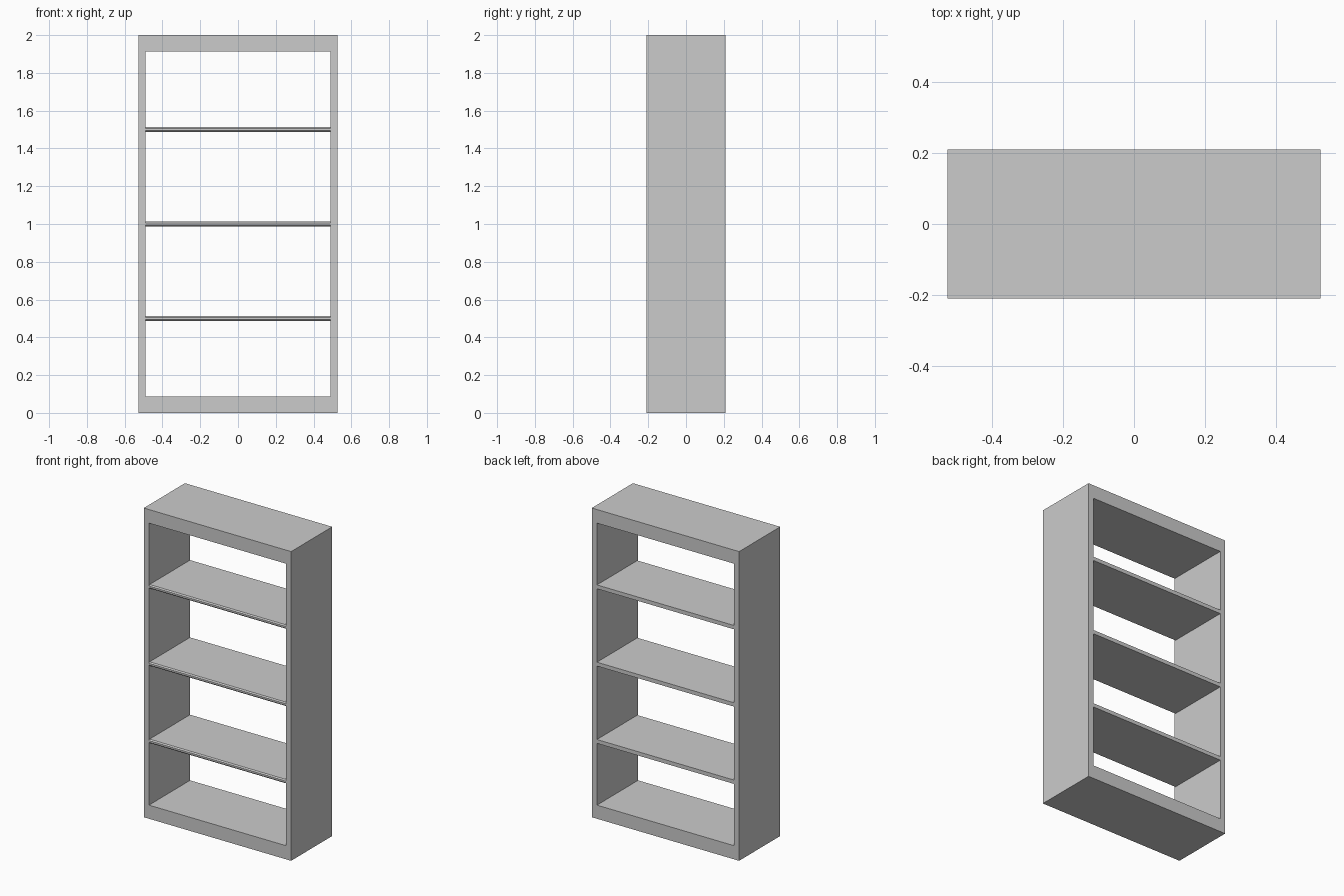
import bpy, bmesh

if "Cube" in bpy.data.objects:
    bpy.data.objects.remove(bpy.data.objects["Cube"])

W, D, H = 0.527, 0.21, 2.0      # half width, half depth, height
IW, RAIL = 0.49, 0.088          # inner half width, top/bottom thickness


def extrude_profile(name, loops, axis, a, b):
    """Extrude a closed outline (or an outline ring with a hole) along x or y."""
    bm = bmesh.new()

    def vert(p, t):
        return bm.verts.new((p[0], t, p[1]) if axis == 'y' else (t, p[0], p[1]))
    ends = [[[vert(p, t) for p in loop] for loop in loops] for t in (a, b)]
    n = len(loops[0])
    for k in range(len(loops)):
        for i in range(n):
            j = (i + 1) % n
            bm.faces.new((ends[0][k][i], ends[0][k][j], ends[1][k][j], ends[1][k][i]))
    for end in ends:
        if len(loops) == 1:
            bm.faces.new(end[0])
        else:
            for i in range(n):
                j = (i + 1) % n
                bm.faces.new((end[0][i], end[0][j], end[1][j], end[1][i]))
    bmesh.ops.recalc_face_normals(bm, faces=bm.faces)
    me = bpy.data.meshes.new(name)
    bm.to_mesh(me)
    bm.free()
    ob = bpy.data.objects.new(name, me)
    bpy.context.collection.objects.link(ob)
    return ob


def rect(w, z0, z1):
    return [(-w, z0), (w, z0), (w, z1), (-w, z1)]


# Open case: one-piece frame, no back panel
extrude_profile("case_frame", [rect(W, 0, H), rect(IW, RAIL, H - RAIL)], 'y', -D, D)

# Three shelves with an eased front edge
T, C = 0.0125, 0.007
for i, z in enumerate((0.5, 1.0, 1.5)):
    profile = [(D, z - T), (D, z + T), (-D + C, z + T), (-D, z + T - C),
               (-D, z - T + C), (-D + C, z - T)]
    extrude_profile(f"shelf_{i + 1}", [profile], 'x', -IW, IW)
